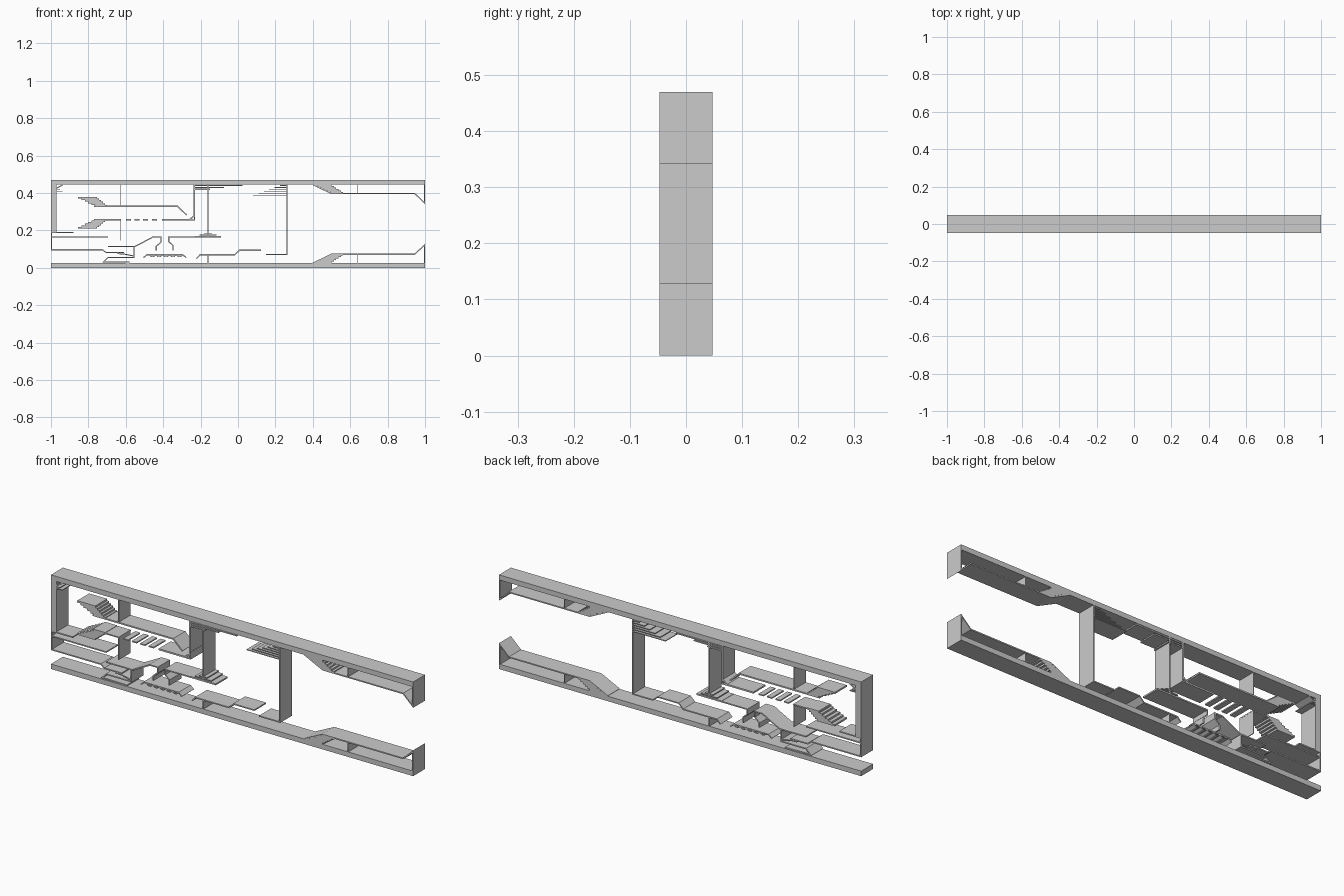
import bpy, bmesh
from mathutils import Vector

if "Cube" in bpy.data.objects:
    bpy.data.objects.remove(bpy.data.objects["Cube"])

HALF = 0.047   # half depth of every extruded part
T = 0.006      # thin sheet thickness
H = 0.47       # overall height


def prism(name, outline):
    """Extrude an x-z outline across the full depth."""
    bm = bmesh.new()
    f = bm.faces.new([bm.verts.new((x, -HALF, z)) for x, z in outline])
    ext = bmesh.ops.extrude_face_region(bm, geom=[f])
    verts = [v for v in ext["geom"] if isinstance(v, bmesh.types.BMVert)]
    bmesh.ops.translate(bm, verts=verts, vec=(0, 2 * HALF, 0))
    bmesh.ops.recalc_face_normals(bm, faces=bm.faces)
    me = bpy.data.meshes.new(name)
    bm.to_mesh(me)
    bm.free()
    ob = bpy.data.objects.new(name, me)
    bpy.context.collection.objects.link(ob)
    return ob


def box(name, x0, x1, z0, z1):
    return prism(name, [(x0, z0), (x1, z0), (x1, z1), (x0, z1)])


def sheet(name, pts, t=T):
    """Thin bent sheet following a path, with mitred corners."""
    p = [Vector(q) for q in pts]
    left, right = [], []
    for i, q in enumerate(p):
        a = (q - p[i - 1]).normalized() if i else (p[1] - q).normalized()
        b = (p[i + 1] - q).normalized() if i < len(p) - 1 else a
        n = Vector((-a.y - b.y, a.x + b.x)).normalized()
        n *= t / 2 / max(0.4, n.dot(Vector((-a.y, a.x))))
        left.append(q + n)
        right.append(q - n)
    return prism(name, left + right[::-1])


def flip(pts, mid=H / 2):
    return [(x, 2 * mid - z) for x, z in pts]


def stairs(name, x0, w0, z0, x1, w1, z1, n=6):
    """Stacked slabs from (x0, width w0, z0) to (x1, width w1, z1)."""
    dz = (z1 - z0) / n
    for i in range(n):
        f = i / (n - 1)
        x, w = x0 + (x1 - x0) * f, w0 + (w1 - w0) * f
        a, b = sorted((z0 + i * dz, z0 + (i + 1) * dz))
        box(f"{name}_{i}", x, x + w, a, b)


# Outer frame
box("floor_slab", -1, 1, 0, 0.025)
box("roof_slab", -1, 1, 0.445, H)
box("left_wall", -1, -0.97, 0.187, 0.446)
sheet("left_wall_ledge", [(-0.98, 0.19), (-0.88, 0.19)])
sheet("left_wall_lower", [(-0.997, 0.19), (-0.997, 0.097)])

# Right corridor, mirrored floor and ceiling
corridor = [(0.40, 0.025), (0.50, 0.073), (0.945, 0.073), (0.997, 0.122), (0.997, 0.02)]
strut = [(0.64, 0.02), (0.64, 0.073)]
for side, fn in (("floor", lambda p: p), ("ceiling", flip)):
    sheet(side + "_corridor", fn(corridor))
    sheet(side + "_strut", fn(strut), 0.003)
    (_, za), (_, zb) = fn([(0, 0.025), (0, 0.073)])
    stairs(side + "_ramp", 0.41, 0.09, za, 0.495, 0.067, zb)

# Upper left room, with mirrored entry wedges
stairs("upper_wedge", -0.855, 0.10, 0.38, -0.765, 0.065, 0.328)
stairs("lower_wedge", -0.855, 0.10, 0.21, -0.765, 0.065, 0.262)
sheet("room_ceiling", [(-0.77, 0.33), (-0.325, 0.33), (-0.275, 0.283)], 0.007)
sheet("room_floor_left", [(-0.77, 0.257), (-0.625, 0.257)])
for i in range(4):
    x = -0.60 + i * 0.0465
    sheet(f"grate_bar_{i}", [(x, 0.257), (x + 0.027, 0.257)])
sheet("room_floor_right", [(-0.405, 0.257), (-0.26, 0.257), (-0.234, 0.278), (-0.234, 0.446)], 0.008)
sheet("room_corner", [(-0.26, 0.256), (-0.232, 0.256), (-0.232, 0.29)], 0.006)
sheet("upper_divider", [(-0.627, 0.446), (-0.627, 0.33)], 0.003)
sheet("lower_divider", [(-0.627, 0.257), (-0.627, 0.145)], 0.003)
sheet("corner_brace", [(-0.972, 0.425), (-0.935, 0.445)])
for i in range(3):
    sheet(f"corner_step_{i}", [(-0.972, 0.426 - i * 0.008), (-0.965 + i * 0.014, 0.426 - i * 0.008)], 0.004)

# Central columns and stepped caps
sheet("main_column", [(0.15, 0.072), (0.262, 0.072), (0.262, 0.446)])
for i in range(6):
    sheet(f"column_step_{i}", [(0.08 + i * 0.029, 0.385 + i * 0.011), (0.262, 0.385 + i * 0.011)], 0.004)
sheet("hanging_column", [(-0.16, 0.446), (-0.16, 0.165)])
for i, x in enumerate((0.025, -0.075, -0.15)):
    sheet(f"ceiling_tread_{i}", [(-0.23, 0.440 - i * 0.010), (x, 0.440 - i * 0.010)], 0.006)
for i, w in enumerate((0.07, 0.045, 0.022)):
    sheet(f"column_foot_{i}", [(-0.16 - w, 0.167 + i * 0.009), (-0.16 + w, 0.167 + i * 0.009)], 0.005)

# Lower left passages
sheet("passage_roof", [(-1, 0.165), (-0.695, 0.165)])
sheet("passage_floor", [(-1, 0.097), (-0.725, 0.097), (-0.705, 0.082), (-0.61, 0.082)])
sheet("passage_drop", [(-0.645, 0.076), (-0.61, 0.074), (-0.56, 0.064)], 0.005)
sheet("bridge", [(-0.695, 0.115), (-0.55, 0.115), (-0.49, 0.146), (-0.455, 0.165), (-0.412, 0.165),
                 (-0.412, 0.138), (-0.437, 0.115), (-0.437, 0.092)])
sheet("bridge_right", [(-0.09, 0.165), (-0.37, 0.165), (-0.37, 0.140), (-0.348, 0.120), (-0.348, 0.092)])
sheet("pit_wall", [(-0.557, 0.115), (-0.557, 0.055), (-0.695, 0.055), (-0.718, 0.032), (-0.58, 0.030)])

# Scalloped tray and low platforms
sheet("tray", [(-0.505, 0.055), (-0.488, 0.070), (-0.295, 0.070), (-0.278, 0.055)])
for i in range(5):
    x = -0.475 + i * 0.036
    sheet(f"tray_scallop_{i}", [(x, 0.068), (x + 0.012, 0.060), (x + 0.024, 0.060), (x + 0.036, 0.068)], 0.004)
sheet("low_platform", [(-0.222, 0.050), (-0.203, 0.070), (-0.017, 0.070), (0.008, 0.094), (0.123, 0.094)])
sheet("platform_strut", [(-0.16, 0.020), (-0.16, 0.070)], 0.004)
